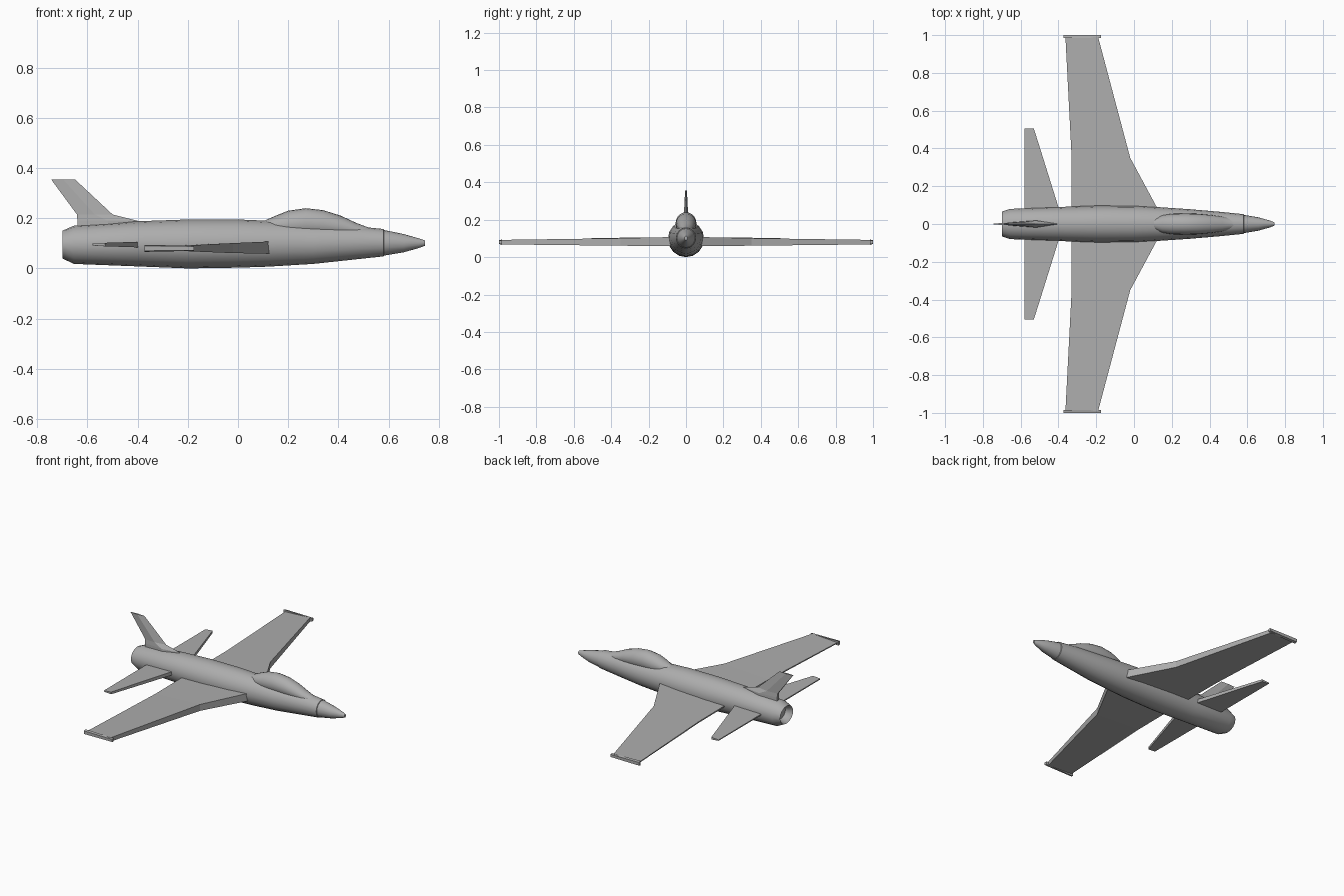
import bpy, bmesh, math

cube = bpy.data.objects.get("Cube")
if cube:
    bpy.data.objects.remove(cube, do_unlink=True)

grey = bpy.data.materials.new("airframe grey")
grey.use_nodes = True
colour = (0.42, 0.42, 0.42, 1)
grey.diffuse_color = colour
grey.node_tree.nodes["Principled BSDF"].inputs["Base Color"].default_value = colour


def loft(name, rings, smooth=0):
    """Skin a list of equal point rings and cap both ends."""
    bm = bmesh.new()
    loops = [[bm.verts.new(p) for p in ring] for ring in rings]
    n = len(loops[0])
    for a, b in zip(loops, loops[1:]):
        for i in range(n):
            j = (i + 1) % n
            bm.faces.new((a[i], a[j], b[j], b[i]))
    bm.faces.new(loops[0])
    bm.faces.new(loops[-1])
    bmesh.ops.recalc_face_normals(bm, faces=bm.faces)
    mesh = bpy.data.meshes.new(name)
    bm.to_mesh(mesh)
    bm.free()
    mesh.materials.append(grey)
    obj = bpy.data.objects.new(name, mesh)
    bpy.context.collection.objects.link(obj)
    if smooth:
        bpy.ops.object.select_all(action='DESELECT')
        obj.select_set(True)
        bpy.context.view_layer.objects.active = obj
        bpy.ops.object.shade_smooth_by_angle(angle=math.radians(smooth))
    return obj


def oval(x, low, high, half, sides):
    """Ring across the body at x."""
    mid, r = (low + high) / 2, (high - low) / 2
    turns = [math.tau * i / sides for i in range(sides)]
    return [(x, half * math.cos(t), mid + r * math.sin(t)) for t in turns]


def blade_ring(y, lead, trail, z, front, back):
    """Chordwise section: half thickness front at the lead, back at the trail."""
    return [(lead, y, z - front), (lead, y, z + front),
            (trail, y, z + back), (trail, y, z - back)]


# Fuselage with a recessed exhaust: x, low, high, half width
body = [(-.66, .06, .135, .045), (-.695, .045, .148, .06), (-.7, .04, .15, .065),
        (-.655, .018, .17, .08), (-.4, .008, .188, .09), (-.2, .0, .195, .097),
        (0, .003, .195, .096), (.12, .007, .19, .09), (.3, .018, .178, .078),
        (.45, .034, .17, .065), (.58, .048, .157, .052), (.582, .051, .153, .048),
        (.66, .064, .137, .035), (.72, .081, .12, .018), (.745, .09, .112, .008)]
loft("fuselage", [oval(*s, 16) for s in body], 30)

# Canopy bubble
bubble = [(.1, .15, .188, .025), (.15, .13, .21, .046), (.2, .12, .23, .054),
          (.27, .12, .24, .056), (.34, .12, .232, .054), (.41, .12, .21, .047),
          (.47, .12, .182, .038), (.52, .12, .163, .028), (.57, .12, .155, .012)]
loft("canopy", [oval(*s, 20) for s in bubble], 40)

# Wings, tip rails and tailplanes on both sides
for label, side in (("left", 1), ("right", -1)):
    wing = [(0, .167, -.33, .083, .025, .004), (.09, .12, -.33, .083, .024, .004),
            (.35, -.02, -.33, .081, .02, .004), (.99, -.19, -.363, .08, .012, .003)]
    loft(label + "_wing", [blade_ring(side * y, *rest) for y, *rest in wing])
    rail = [(.985, -.175, -.372, .08, .01, .014), (1, -.175, -.372, .08, .008, .01)]
    loft(label + "_wing_tip_rail", [blade_ring(side * y, *rest) for y, *rest in rail])
    tail = [(0, -.372, -.58, .095, .012, .004), (.505, -.53, -.58, .095, .007, .003)]
    loft(label + "_tailplane", [blade_ring(side * y, *rest) for y, *rest in tail])

# Tail fin: z, lead x, trail x, half thickness
fin = [(.14, -.38, -.64, .02), (.19, -.4, -.64, .018),
       (.215, -.5, -.642, .012), (.355, -.65, -.745, .005)]
loft("tail_fin", [[(lead, 0, z), ((lead + trail) / 2, t, z), (trail, t / 2, z),
                   (trail, -t / 2, z), ((lead + trail) / 2, -t, z)]
                  for z, lead, trail, t in fin])
